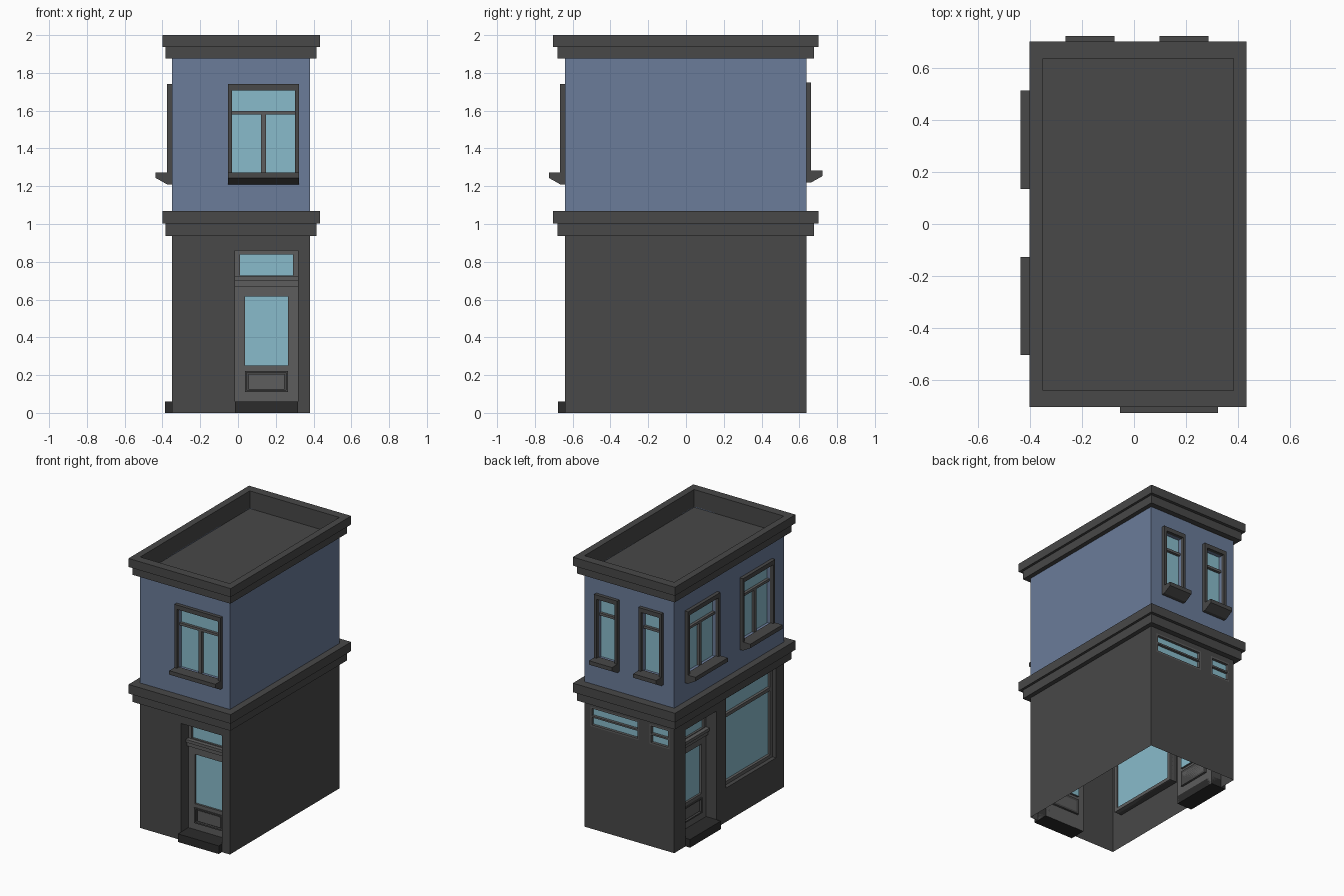
import bpy, bmesh
from mathutils import Vector

if "Cube" in bpy.data.objects:
    bpy.data.objects.remove(bpy.data.objects["Cube"])

X0, X1, Y0, Y1 = -0.35, 0.382, -0.64, 0.637   # wall footprint


def material(name, r, g, b):
    m = bpy.data.materials.new(name)
    m.diffuse_color = (r, g, b, 1)
    m.use_nodes = True
    m.node_tree.nodes["Principled BSDF"].inputs["Base Color"].default_value = m.diffuse_color
    return m


GREY = material("dark_grey", 0.065, 0.065, 0.065)
DOOR = material("door_grey", 0.11, 0.11, 0.11)
DARK = material("step_grey", 0.025, 0.025, 0.025)
BLUE = material("blue_wall", 0.145, 0.2, 0.32)
GLASS = material("glass_blue", 0.25, 0.5, 0.6)


# Each side has its own frame: u along the wall, d outward, z up
def pos(side, u, d, z):
    return Vector({"front": (u, Y0 - d, z), "back": (u, Y1 + d, z),
                   "left": (X0 - d, u, z), "right": (X1 + d, u, z)}[side])


def finish(name, bm, mat, recalc=True):
    if recalc:
        bmesh.ops.recalc_face_normals(bm, faces=bm.faces)
    me = bpy.data.meshes.new(name)
    bm.to_mesh(me)
    bm.free()
    me.materials.append(mat)
    ob = bpy.data.objects.new(name, me)
    bpy.context.collection.objects.link(ob)
    return ob


def add_prism(bm, side, u0, u1, profile):
    a = [bm.verts.new(pos(side, u0, d, z)) for d, z in profile]
    b = [bm.verts.new(pos(side, u1, d, z)) for d, z in profile]
    n = len(a)
    bm.faces.new(a)
    bm.faces.new(b)
    for i in range(n):
        j = (i + 1) % n
        bm.faces.new((a[i], a[j], b[j], b[i]))


def boxes(name, side, mat, items):
    bm = bmesh.new()
    for u0, u1, d0, d1, z0, z1 in items:
        add_prism(bm, side, u0, u1, [(d0, z0), (d1, z0), (d1, z1), (d0, z1)])
    return finish(name, bm, mat)


def ring(u0, u1, z0, z1, d0, d1, w, top=None):
    t = top or w
    return [(u0, u0 + w, d0, d1, z0, z1), (u1 - w, u1, d0, d1, z0, z1),
            (u0 + w, u1 - w, d0, d1, z1 - t, z1), (u0 + w, u1 - w, d0, d1, z0, z0 + w)]


# Flat panel with rectangular holes (u0, u1, z0, z1, depth) and their reveals
def panel(name, side, mat, u0, u1, z0, z1, holes=(), d=0.0):
    bm = bmesh.new()

    def quad(pts, facing):
        f = bm.faces.new([bm.verts.new(pos(side, *p)) for p in pts])
        f.normal_update()
        if f.normal.dot(facing) < 0:
            f.normal_flip()

    out = pos(side, 0, 1, 0) - pos(side, 0, 0, 0)
    along = pos(side, 1, 0, 0) - pos(side, 0, 0, 0)
    up = Vector((0, 0, 1))
    us = sorted({u0, u1, *[h[0] for h in holes], *[h[1] for h in holes]})
    zs = sorted({z0, z1, *[h[2] for h in holes], *[h[3] for h in holes]})
    for a, b in zip(us, us[1:]):
        for c, e in zip(zs, zs[1:]):
            cu, cz = (a + b) / 2, (c + e) / 2
            if not any(h[0] < cu < h[1] and h[2] < cz < h[3] for h in holes):
                quad([(a, d, c), (b, d, c), (b, d, e), (a, d, e)], out)
    for a, b, c, e, depth in holes:
        i = d - depth
        quad([(a, d, c), (a, i, c), (a, i, e), (a, d, e)], along)
        quad([(b, d, c), (b, i, c), (b, i, e), (b, d, e)], -along)
        quad([(a, d, e), (a, i, e), (b, i, e), (b, d, e)], -up)
        if c > z0:
            quad([(a, d, c), (a, i, c), (b, i, c), (b, d, c)], up)
    bmesh.ops.remove_doubles(bm, verts=bm.verts, dist=1e-5)
    return finish(name, bm, mat, recalc=False)


# Stacked rectangles: (x overhang, y overhang, z)
def stack(name, levels, cap_bottom):
    bm = bmesh.new()
    loops = [[bm.verts.new(p) for p in ((X0 - a, Y0 - b, z), (X1 + a, Y0 - b, z),
             (X1 + a, Y1 + b, z), (X0 - a, Y1 + b, z))] for a, b, z in levels]
    for p, q in zip(loops, loops[1:]):
        for i in range(4):
            j = (i + 1) % 4
            bm.faces.new((p[i], p[j], q[j], q[i]))
    bm.faces.new(loops[-1])
    if cap_bottom:
        bm.faces.new(loops[0][::-1])
    return finish(name, bm, GREY, recalc=False)


# Upper window: raised frame, bars, glass and sloped sill; returns its hole
def upper_window(name, side, u0, u1, lift=0.0, mullion=True):
    zb, zt, fw, depth = 1.247 + lift, 1.74 + lift, 0.021, 0.03
    boxes(name + "_frame", side, GREY, ring(u0, u1, zb, zt, 0, 0.026, fw, 0.032))
    a, b, c, e = u0 + fw, u1 - fw, zb + fw, zt - 0.032
    bars = [(a, b, -depth, -0.005, 1.58 + lift, 1.598 + lift)]
    if mullion:
        m = (u0 + u1) / 2
        bars.append((m - 0.012, m + 0.012, -depth, -0.005, c, 1.58 + lift))
    boxes(name + "_bars", side, DOOR, bars)
    panel(name + "_glass", side, GLASS, a, b, c, e, d=-0.025)
    bm = bmesh.new()
    add_prism(bm, side, u0, u1, [(0, 1.273 + lift), (0.086, 1.273 + lift), (0.086, 1.244 + lift),
                                 (0.026, 1.21 + lift), (0, 1.21 + lift)])
    finish(name + "_sill", bm, GREY)
    return (a, b, c, e, depth)


# Recessed door with transom light, glazed leaf, kick panel and step
def door(name, side, u0, u1):
    D = 0.085
    a, b = u0 + 0.052, u1 - 0.052
    light = (u0 + 0.026, u1 - 0.026, 0.727, 0.838, 0.015)
    pane = (a, b, 0.25, 0.615, 0.015)
    kick = (a, b, 0.11, 0.223, 0.015)
    panel(name + "_leaf", side, DOOR, u0, u1, 0, 0.86, [light, pane, kick], d=-D)
    for h, part in ((light, "_transom_glass"), (pane, "_glass")):
        panel(name + part, side, GLASS, *h[:4], d=-D - 0.015)
    panel(name + "_kick_back", side, GREY, *kick[:4], d=-D - 0.015)
    boxes(name + "_kick_panel", side, DOOR, [(a + 0.02, b - 0.02, -D - 0.015, -D - 0.003, 0.125, 0.205)])
    boxes(name + "_kick_trim", side, GREY, ring(a, b, 0.11, 0.223, -D - 0.01, -D + 0.008, 0.01))
    boxes(name + "_band", side, DOOR, [(u0, u1, -D, -D + 0.018, 0.67, 0.70),
                                       (u0, u1, -D, -D + 0.03, 0.70, 0.722)])
    boxes(name + "_step", side, DARK, [(u0, u1, -D, 0.037, 0, 0.06)])
    return (u0, u1, 0, 0.86, D)


# Recessed fixed window with one crossbar
def fixed_window(name, side, u0, u1, z0, z1, depth, w, bar):
    boxes(name + "_frame", side, DOOR, ring(u0, u1, z0, z1, -depth - 0.01, -depth + 0.02, w)
          + [(u0 + w, u1 - w, -depth - 0.01, -depth + 0.02, bar - w / 2, bar + w / 2)])
    panel(name + "_glass", side, GLASS, u0, u1, z0, z1, d=-depth)
    return (u0, u1, z0, z1, depth)


lower = {
    "front": [door("front_door", "front", -0.016, 0.317)],
    "left": [door("side_door", "left", 0.145, 0.505),
             fixed_window("shop_window", "left", -0.55, 0.035, 0.25, 0.91, 0.05, 0.025, 0.76)],
    "back": [fixed_window("back_wide_light", "back", -0.06, 0.335, 0.755, 0.9, 0.02, 0.012, 0.828),
             fixed_window("back_small_light", "back", -0.31, -0.15, 0.755, 0.9, 0.02, 0.012, 0.828)],
    "right": []}
upper = {
    "front": [upper_window("front_window", "front", -0.053, 0.323)],
    "left": [upper_window("side_window_a", "left", 0.135, 0.513),
             upper_window("side_window_b", "left", -0.503, -0.127)],
    "back": [upper_window("back_window_a", "back", -0.263, -0.075, 0.01, False),
             upper_window("back_window_b", "back", 0.098, 0.286, 0.01, False)],
    "right": []}

# Walls of both storeys
for side in lower:
    ends = (X0, X1) if side in ("front", "back") else (Y0, Y1)
    panel("lower_wall_" + side, side, GREY, *ends, 0, 0.937, lower[side])
    panel("upper_wall_" + side, side, BLUE, *ends, 1.07, 1.875, upper[side])

# Storey cornice and roof cornice with sunken flat roof
IN, OUT = (0.033, 0.041), (0.051, 0.064)
stack("storey_cornice", [(0, 0, 0.937), (*IN, 0.937), (*IN, 1.003), (*OUT, 1.003), (*OUT, 1.07)], True)
stack("roof_cornice", [(0, 0, 1.875), (*IN, 1.875), (*IN, 1.937), (*OUT, 1.937), (*OUT, 2.0),
                       (0, 0, 2.0), (0, 0, 1.87)], False)
